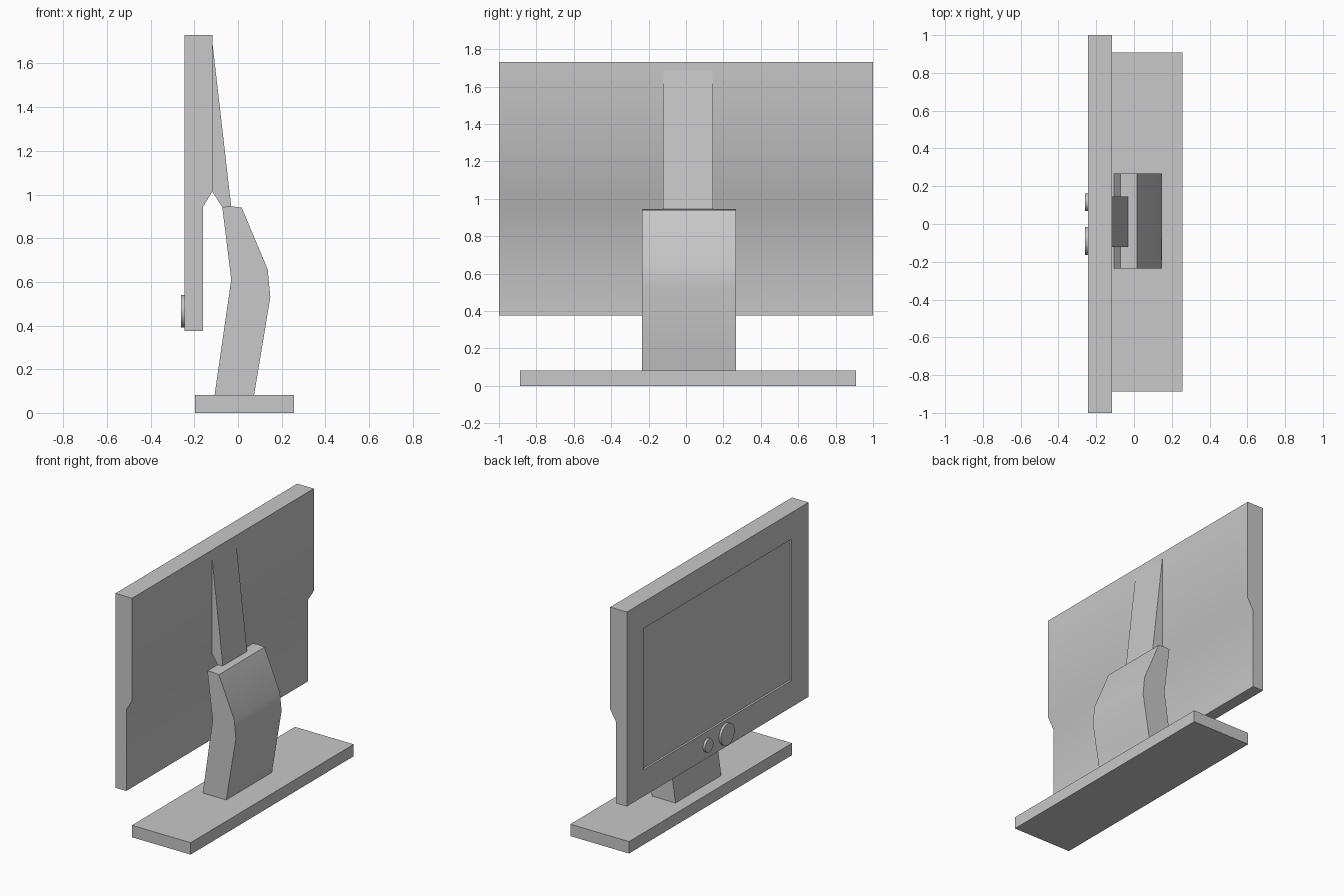
import bpy, bmesh, math
from mathutils import Matrix, Vector

cube = bpy.data.objects.get("Cube")
if cube:
    bpy.data.objects.remove(cube, do_unlink=True)

GREY = (0.58, 0.58, 0.58, 1.0)
grey = bpy.data.materials.new("plain_grey")
grey.use_nodes = True
grey.diffuse_color = GREY
grey.node_tree.nodes["Principled BSDF"].inputs["Base Color"].default_value = GREY


def finish(name, bm, angle=35):
    """Turn a bmesh into an object, smooth below the given edge angle."""
    bmesh.ops.recalc_face_normals(bm, faces=bm.faces)
    for f in bm.faces:
        f.smooth = True
    for e in bm.edges:
        e.smooth = e.calc_face_angle(math.pi) < math.radians(angle)
    mesh = bpy.data.meshes.new(name)
    bm.to_mesh(mesh)
    bm.free()
    mesh.materials.append(grey)
    obj = bpy.data.objects.new(name, mesh)
    bpy.context.collection.objects.link(obj)
    return obj


def extrude_profile(profile, y0, y1):
    """Sweep a side profile of (x, z) points from y0 to y1."""
    bm = bmesh.new()
    face = bm.faces.new([bm.verts.new((x, y0, z)) for x, z in profile])
    ext = bmesh.ops.extrude_face_region(bm, geom=[face])
    moved = [g for g in ext["geom"] if isinstance(g, bmesh.types.BMVert)]
    bmesh.ops.translate(bm, verts=moved, vec=(0, y1 - y0, 0))
    bmesh.ops.recalc_face_normals(bm, faces=bm.faces)
    return bm


# Flat base plate
finish("base", extrude_profile(
    [(-0.197, 0), (0.256, 0), (0.256, 0.083), (-0.197, 0.083)], -0.887, 0.908))

# Bent stand
finish("stand", extrude_profile(
    [(-0.107, 0.083), (0.074, 0.083), (0.148, 0.53), (0.136, 0.657),
     (0.017, 0.94), (-0.03, 0.946), (-0.072, 0.943), (-0.031, 0.61)],
    -0.235, 0.268))

# Tapered arm running up the back of the screen
finish("arm", extrude_profile(
    [(-0.031, 0.944), (-0.072, 0.943), (-0.12, 1.017), (-0.12, 1.72)],
    -0.122, 0.145))

# Screen housing, thinner at the bottom, with a recessed display
bm = extrude_profile(
    [(-0.244, 0.375), (-0.161, 0.375), (-0.161, 0.942), (-0.116, 1.017),
     (-0.116, 1.73), (-0.244, 1.73)], -1, 1)
front = [f for f in bm.faces if f.normal.x < -0.9]
bmesh.ops.inset_region(bm, faces=front, thickness=0.185, use_even_offset=True)
display = bmesh.ops.extrude_discrete_faces(bm, faces=front)["faces"]
bmesh.ops.translate(bm, verts=display[0].verts, vec=(0.014, 0, 0))
finish("screen", bm)

# Round knobs under the display
for name, y, radius in (("large_knob", -0.09, 0.075), ("small_knob", 0.115, 0.046)):
    bm = bmesh.new()
    place = Matrix.Translation(Vector((-0.25, y, 0.465))) @ Matrix.Rotation(math.pi / 2, 4, 'Y')
    bmesh.ops.create_cone(bm, cap_ends=True, segments=32, radius1=radius,
                          radius2=radius, depth=0.02, matrix=place)
    finish(name, bm)
